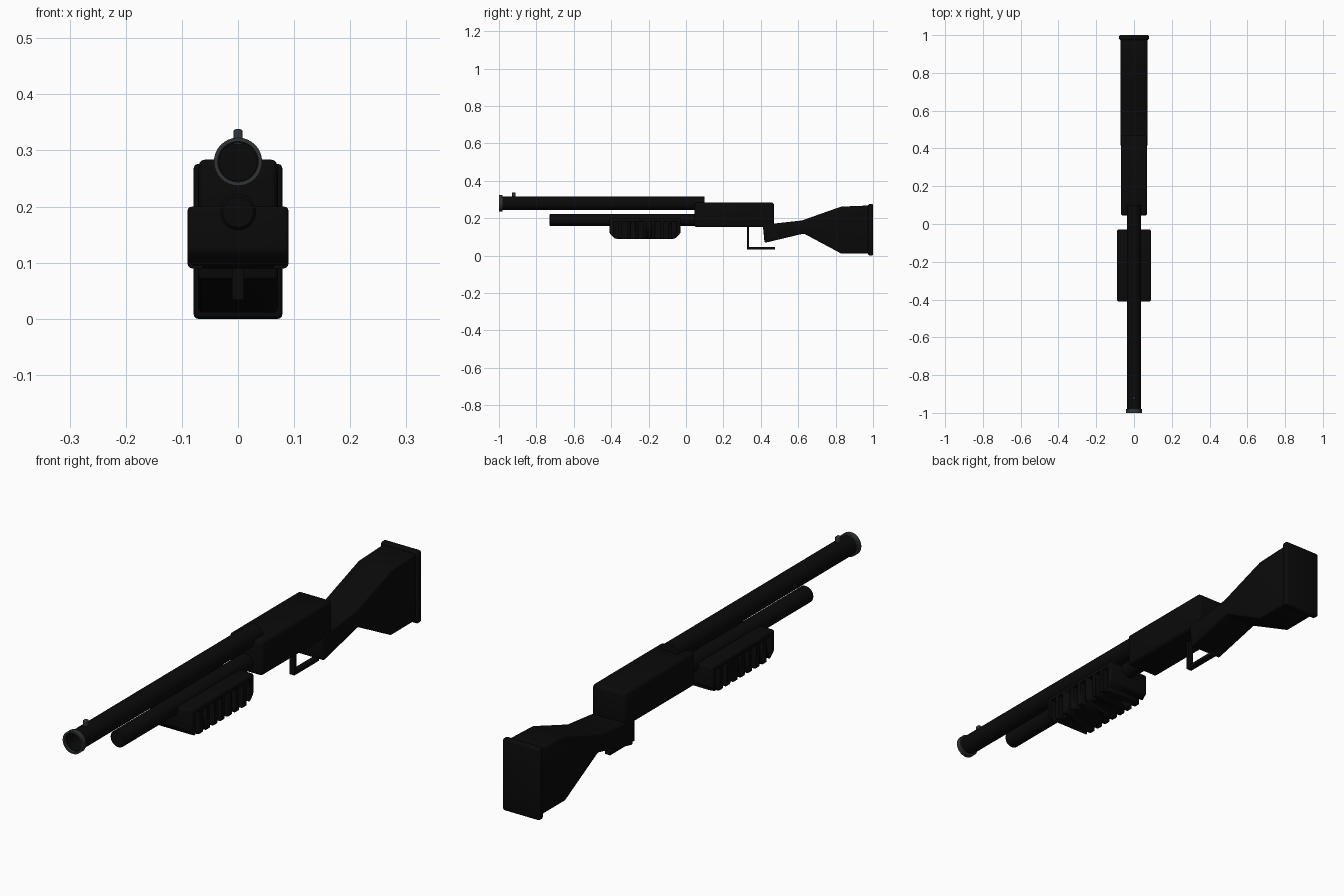
import bpy, bmesh
from math import sin, cos, pi, radians
from mathutils import Vector

cube = bpy.data.objects.get("Cube")
if cube:
    bpy.data.objects.remove(cube, do_unlink=True)


def material(name, rgb):
    m = bpy.data.materials.new(name)
    m.use_nodes = True
    m.diffuse_color = (*rgb, 1)
    bsdf = next(n for n in m.node_tree.nodes if n.type == 'BSDF_PRINCIPLED')
    bsdf.inputs["Base Color"].default_value = (*rgb, 1)
    return m


black = material("matte black", (0.003, 0.003, 0.003))
steel = material("dark steel", (0.028, 0.034, 0.034))


def finish(name, bm, mat, bevel=0):
    bmesh.ops.recalc_face_normals(bm, faces=bm.faces[:])
    mesh = bpy.data.meshes.new(name)
    bm.to_mesh(mesh)
    bm.free()
    ob = bpy.data.objects.new(name, mesh)
    bpy.context.collection.objects.link(ob)
    mesh.materials.append(mat)
    bpy.ops.object.select_all(action='DESELECT')
    ob.select_set(True)
    bpy.context.view_layer.objects.active = ob
    if bevel:
        mod = ob.modifiers.new("bevel", 'BEVEL')
        mod.width, mod.segments = bevel, 3
        mod.limit_method, mod.angle_limit = 'ANGLE', radians(40)
        bpy.ops.object.modifier_apply(modifier=mod.name)
    bpy.ops.object.shade_smooth_by_angle(angle=radians(35))
    return ob


def add_box(bm, x, y, z):
    """Box from three (low, high) ranges."""
    verts = bmesh.ops.create_cube(bm, size=1)["verts"]
    for v in verts:
        v.co = [(a + b) / 2 + c * (b - a) for c, (a, b) in zip(v.co, (x, y, z))]


def box(name, half_x, y, z, mat=black, bevel=0):
    bm = bmesh.new()
    add_box(bm, (-half_x, half_x), y, z)
    return finish(name, bm, mat, bevel)


def side_profile(name, half_x, points, bevel):
    """Side outline in (y, z), extruded across the width."""
    bm = bmesh.new()
    face = bm.faces.new([bm.verts.new((-half_x, y, z)) for y, z in points])
    out = bmesh.ops.extrude_face_region(bm, geom=[face])
    verts = [g for g in out["geom"] if isinstance(g, bmesh.types.BMVert)]
    bmesh.ops.translate(bm, verts=verts, vec=Vector((2 * half_x, 0, 0)))
    return finish(name, bm, black, bevel)


def lathe(name, z, profile, mat=black, sides=32, closed=False):
    """Turn (radius, y) points about a lengthwise axis at height z."""
    bm = bmesh.new()
    rings = [[bm.verts.new((r * cos(2 * pi * i / sides), y, z + r * sin(2 * pi * i / sides)))
              for i in range(sides)] for r, y in profile]
    pairs = list(zip(rings, rings[1:]))
    if closed:
        pairs.append((rings[-1], rings[0]))
    else:
        bm.faces.new(rings[0])
        bm.faces.new(rings[-1])
    for a, b in pairs:
        for i in range(sides):
            j = (i + 1) % sides
            bm.faces.new((a[i], a[j], b[j], b[i]))
    return finish(name, bm, mat)


# Barrel with open bore, muzzle ring and sight
lathe("barrel", 0.28, [(0.034, -0.7), (0.034, -0.99), (0.037, -0.99), (0.037, 0.1)])
lathe("muzzle_ring", 0.28,
      [(0.036, -1), (0.043, -1), (0.043, -0.98), (0.036, -0.98)], steel, closed=True)
box("front_sight", 0.008, (-0.93, -0.912), (0.31, 0.338), steel, 0.004)

# Tube under the barrel
lathe("magazine_tube", 0.19, [(0.027, -0.73), (0.032, -0.725), (0.032, 0.06)])

# Pump grip with grooves cut in both sides
pump = side_profile("pump_grip", 0.09,
                    [(-0.41, 0.2), (-0.41, 0.12), (-0.38, 0.09),
                     (-0.06, 0.09), (-0.03, 0.12), (-0.03, 0.2)], 0.008)
bm = bmesh.new()
for i in range(8):
    y = -0.385 + i * 0.044
    for x in ((-0.12, -0.064), (0.064, 0.12)):
        add_box(bm, x, (y, y + 0.025), (0.05, 0.182))
cutter = finish("groove_cutter", bm, black)
cutter.hide_render = True
bpy.context.view_layer.objects.active = pump
cut = pump.modifiers.new("grooves", 'BOOLEAN')
cut.operation, cut.object, cut.solver = 'DIFFERENCE', cutter, 'EXACT'
bpy.ops.object.modifier_apply(modifier=cut.name)
bpy.data.objects.remove(cutter, do_unlink=True)

# Receiver
box("receiver", 0.07, (0.045, 0.47), (0.152, 0.284), black, 0.012)

# Stock and butt plate
side_profile("stock", 0.071,
             [(0.41, 0.17), (0.42, 0.068), (0.63, 0.118), (0.83, 0.011), (0.98, 0.011),
              (0.98, 0.268), (0.83, 0.262), (0.62, 0.188), (0.46, 0.17)], 0.008)
box("butt_plate", 0.079, (0.974, 1.0), (0, 0.276), black, 0.008)

# Trigger guard
box("guard_front", 0.011, (0.326, 0.338), (0.034, 0.16))
box("guard_bottom", 0.011, (0.326, 0.475), (0.034, 0.046))
